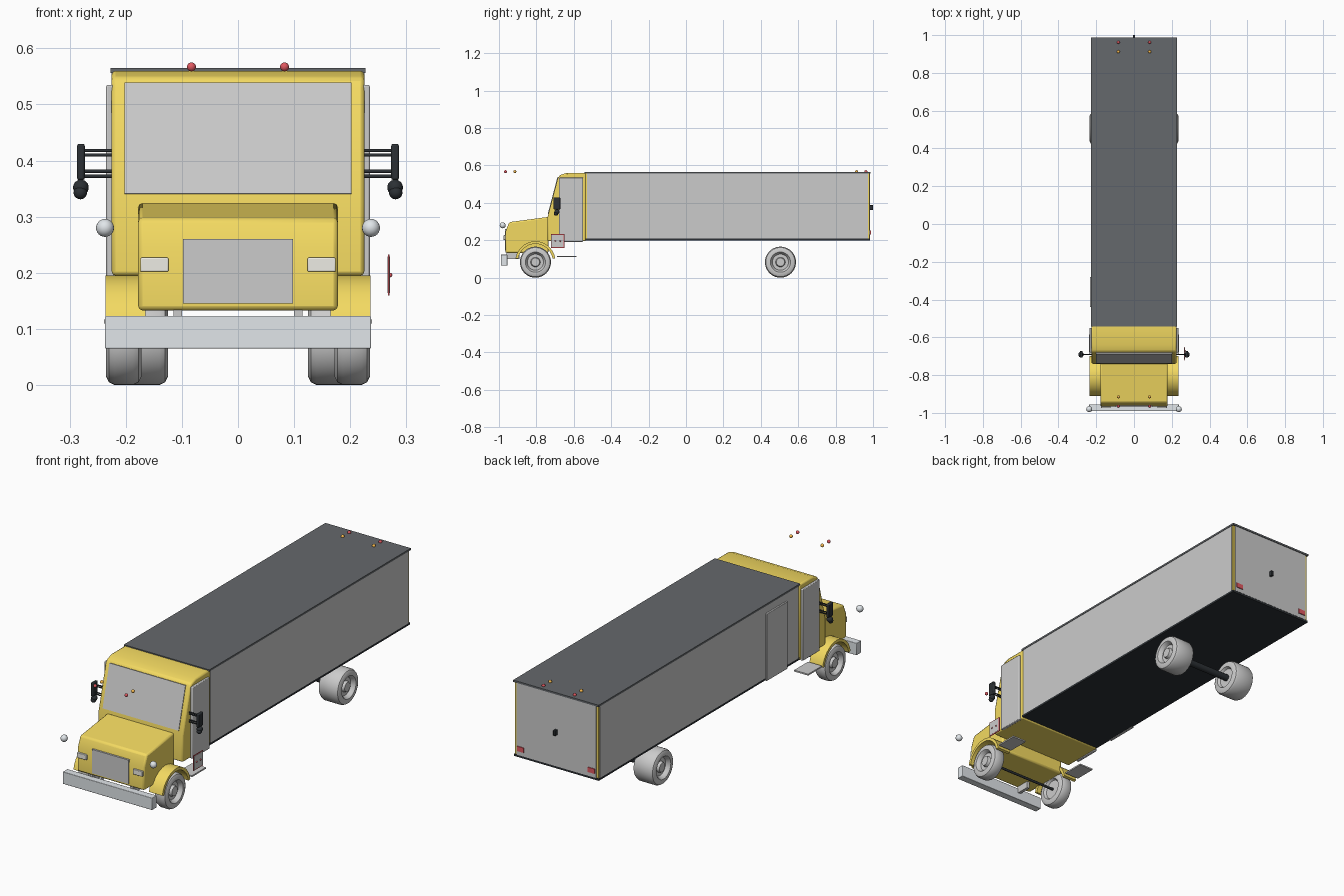
import bpy, bmesh
from math import pi, sin, cos, radians
from mathutils import Vector

if "Cube" in bpy.data.objects:
    bpy.data.objects.remove(bpy.data.objects["Cube"])


def material(name, rgb):
    m = bpy.data.materials.new(name)
    m.diffuse_color = (*rgb, 1)
    m.use_nodes = True
    m.node_tree.nodes["Principled BSDF"].inputs["Base Color"].default_value = m.diffuse_color
    return m


YELLOW = material("yellow_paint", (0.9, 0.7, 0.12))
BLACK = material("black_trim", (0.025, 0.03, 0.035))
ROOF = material("dark_roof", (0.13, 0.14, 0.15))
RED = material("red_light", (0.75, 0.1, 0.12))
AMBER = material("amber_light", (0.95, 0.5, 0.08))
CHROME = material("chrome", (0.75, 0.79, 0.82))
LENS = material("headlight_lens", (0.85, 0.84, 0.78))


def finish(name, bm, mat=None, bevel=0, segments=2, angle=35):
    bmesh.ops.recalc_face_normals(bm, faces=bm.faces)
    mesh = bpy.data.meshes.new(name)
    bm.to_mesh(mesh)
    bm.free()
    ob = bpy.data.objects.new(name, mesh)
    bpy.context.collection.objects.link(ob)
    if mat:
        mesh.materials.append(mat)
    if bevel:
        mod = ob.modifiers.new("bevel", 'BEVEL')
        mod.width, mod.segments, mod.limit_method = bevel, segments, 'ANGLE'
    bpy.context.view_layer.objects.active = ob
    ob.select_set(True)
    bpy.ops.object.shade_smooth_by_angle(angle=radians(angle))
    ob.select_set(False)
    return ob


def box(name, x, y, z, mat=None, bevel=0):
    bm = bmesh.new()
    bmesh.ops.create_cube(bm, size=1)
    for v in bm.verts:
        v.co = [a[0] + (c + 0.5) * (a[1] - a[0]) for a, c in zip((x, y, z), v.co)]
    return finish(name, bm, mat, bevel)


def extrude_x(name, profile, x0, x1, mat=None, bevel=0):
    """Extrude a (y, z) outline from x0 to x1."""
    bm = bmesh.new()
    f = bm.faces.new([bm.verts.new((x0, y, z)) for y, z in profile])
    r = bmesh.ops.extrude_face_region(bm, geom=[f])
    bmesh.ops.translate(bm, vec=(x1 - x0, 0, 0),
                        verts=[v for v in r["geom"] if isinstance(v, bmesh.types.BMVert)])
    return finish(name, bm, mat, bevel)


def ball(name, p, r, mat=None):
    bm = bmesh.new()
    bmesh.ops.create_uvsphere(bm, u_segments=20, v_segments=12, radius=r)
    bmesh.ops.translate(bm, vec=p, verts=bm.verts)
    return finish(name, bm, mat)


def rod(name, a, b, r, mat=None):
    a, b = Vector(a), Vector(b)
    bm = bmesh.new()
    bmesh.ops.create_cone(bm, cap_ends=True, segments=16, radius1=r, radius2=r, depth=(b - a).length)
    bm.transform((b - a).to_track_quat('Z', 'Y').to_matrix().to_4x4())
    bmesh.ops.translate(bm, vec=(a + b) / 2, verts=bm.verts)
    return finish(name, bm, mat)


def wheel(name, x0, x1, y, side):
    """Lathe a tyre and dished hub about the x axis; x0 inner, x1 outer."""
    prof = [(x0 + .012, 0), (x0 + .012, .045), (x0, .052), (x0, .068), (x0 + .005, .078), (x0 + .015, .083),
            (x1 - .015, .083), (x1 - .005, .078), (x1, .068), (x1, .054), (x1 - .006, .049),
            (x1 - .02, .043), (x1 - .02, .026), (x1 - .007, .022), (x1 - .007, 0)]
    bm = bmesh.new()
    vs = [bm.verts.new((side * x, y, .083 + r)) for x, r in prof]
    es = [bm.edges.new(p) for p in zip(vs, vs[1:])]
    bmesh.ops.spin(bm, geom=vs + es, cent=(0, y, .083), axis=(1, 0, 0), angle=2 * pi, steps=40)
    bmesh.ops.remove_doubles(bm, verts=bm.verts, dist=1e-5)
    return finish(name, bm)


# Passenger body: yellow shell, grey panels, dark roof and floor
box("body_shell", (-.222, .222), (-.54, .98), (.205, .558), YELLOW)
box("roof", (-.227, .227), (-.542, .987), (.556, .565), ROOF)
box("floor", (-.225, .225), (-.538, .983), (.2, .21), BLACK)
box("rear_panel", (-.212, .212), (.97, .984), (.21, .556))
box("rear_handle", (-.006, .006), (.98, 1.0), (.362, .388), BLACK, .002)
box("entry_door", (-.233, -.22), (-.44, -.28), (.198, .52), None, .002)

# Cab with raked windscreen
extrude_x("cab", [(-.74, .195), (-.74, .325), (-.686, .53), (-.675, .548), (-.64, .56), (-.535, .56),
                  (-.535, .195)], -.225, .225, YELLOW, .007)
extrude_x("windscreen", [(-.739, .341), (-.687, .539), (-.68, .537), (-.73, .339)], -.202, .202)

# Bonnet, grille and bumper
extrude_x("bonnet", [(-.966, .133), (-.966, .245), (-.945, .297), (-.735, .325), (-.735, .133)],
          -.178, .178, YELLOW, .008)
box("grille", (-.098, .098), (-.969, -.955), (.145, .26))
box("front_bumper", (-.237, .237), (-.99, -.955), (.065, .123), CHROME, .002)
rod("front_axle", (-.19, -.805, .083), (.19, -.805, .083), .006, BLACK)
rod("rear_axle", (-.19, .505, .083), (.19, .505, .083), .016, BLACK)

# Paired parts on both sides
for s, side in ((-1, "left"), (1, "right")):
    def pair(name, x, y, z, mat=None, bevel=0):
        return box(side + "_" + name, sorted((s * x[0], s * x[1])), y, z, mat, bevel)

    wheel(side + "_front_wheel", .172, .235, -.805, s)
    wheel(side + "_rear_wheel", .125, .235, .505, s)

    # Arched wing over the front wheel
    angles = [pi * (.06 + .88 * i / 14) for i in range(15)]
    arch = [(-.805 + .108 * cos(a), .083 + .112 * sin(a)) for a in angles]
    arch += [(-.805 + .094 * cos(a), .083 + .098 * sin(a)) for a in reversed(angles)]
    extrude_x(side + "_wing", arch, s * .165, s * .236, YELLOW)

    pair("side_panel", (.215, .225), (-.53, .972), (.21, .556))
    pair("cab_door", (.22, .235), (-.68, -.55), (.192, .535), None, .003)
    pair("cab_step", (.165, .239), (-.69, -.585), (.11, .117))
    pair("headlight", (.124, .174), (-.975, -.95), (.202, .227), LENS, .002)
    pair("bumper_bracket", (.1, .115), (-.96, -.89), (.1, .135))
    pair("tail_light", (.17, .205), (.975, .988), (.23, .253), RED)
    ball(side + "_crossing_mirror", (s * .237, -.98, .28), .016, CHROME)

    # Mirror with twin arms and a convex ball beneath
    pair("mirror", (.273, .287), (-.708, -.672), (.365, .43), BLACK, .004)
    for z in (.372, .381, .41, .418):
        rod(side + "_mirror_arm", (s * .222, -.69, z), (s * .278, -.69, z), .003, BLACK)
    ball(side + "_convex_mirror", (s * .28, -.69, .352), .014, BLACK)
    ball(side + "_convex_mirror_lower", (s * .281, -.695, .343), .012, BLACK)

    # Roof warning lamps, front and rear
    for y, mat in ((-.965, RED), (-.915, AMBER), (.912, AMBER), (.962, RED)):
        ball(side + "_warning_lamp", (s * .083, y, .567), .008, mat)

# Fold-out stop paddle on the right: red border, grey faces
box("stop_paddle", (.267, .27), (-.722, -.65), (.16, .233), RED)
box("stop_paddle_face", (.266, .271), (-.718, -.654), (.164, .229))
for y in (-.7, -.672):
    ball("paddle_lamp", (.271, y, .196), .004, RED)
